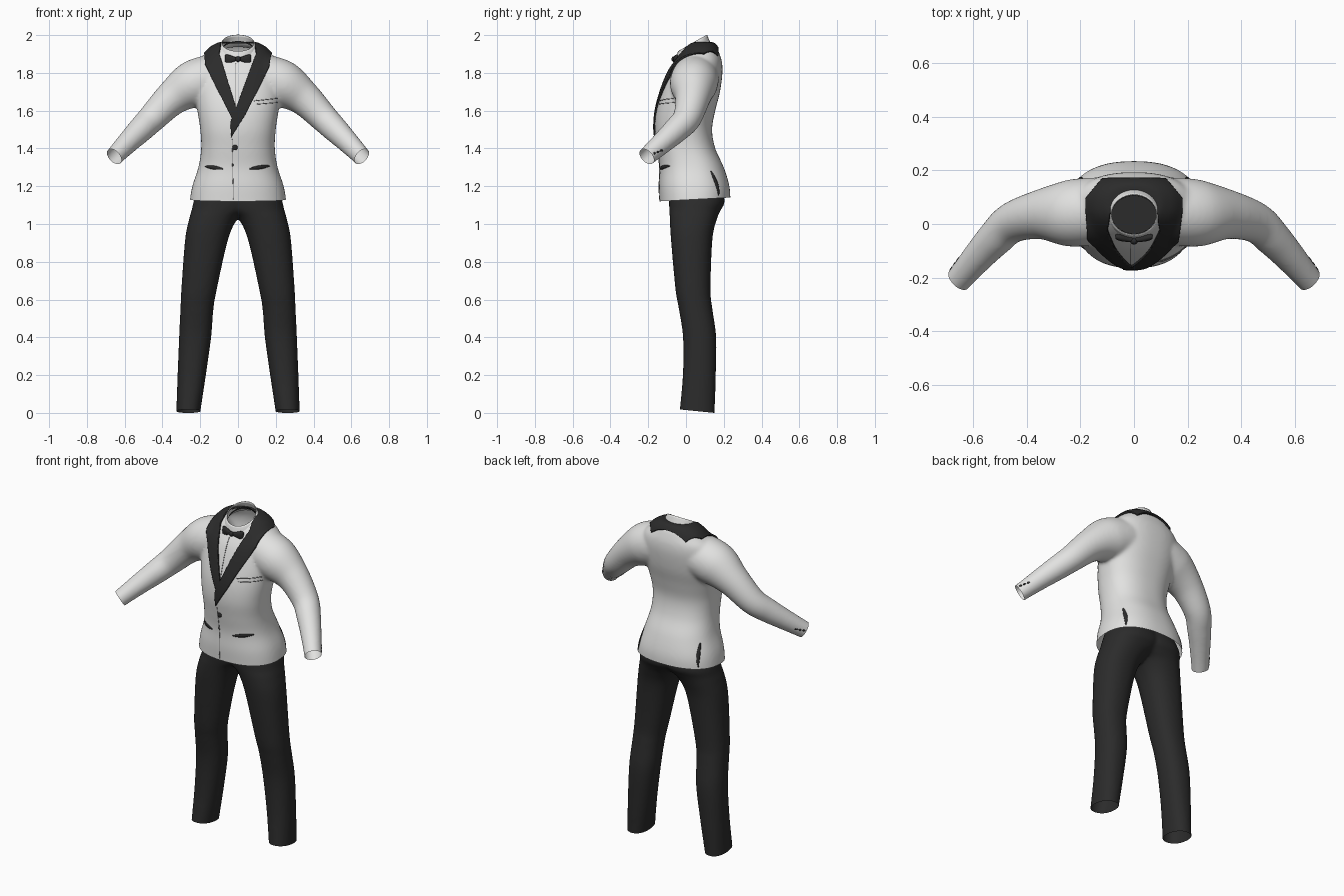
import bpy, bmesh, math
from mathutils import Vector
from mathutils.bvhtree import BVHTree

cube = bpy.data.objects.get("Cube")
if cube:
    bpy.data.objects.remove(cube)


def material(name, rgb):
    m = bpy.data.materials.new(name)
    m.use_nodes = True
    m.diffuse_color = (*rgb, 1)
    m.node_tree.nodes["Principled BSDF"].inputs["Base Color"].default_value = (*rgb, 1)
    return m


WHITE = material("ivory_cloth", (0.76, 0.76, 0.75))
BLACK = material("black_cloth", (0.024, 0.024, 0.024))
GREY = material("seam_grey", (0.22, 0.22, 0.22))


def add_object(name, bm, mat, thickness=0):
    mesh = bpy.data.meshes.new(name)
    bm.to_mesh(mesh)
    mesh.materials.append(mat)
    mesh.shade_smooth()
    mesh.set_sharp_from_angle(angle=math.radians(50))
    ob = bpy.data.objects.new(name, mesh)
    bpy.context.collection.objects.link(ob)
    if thickness:
        mod = ob.modifiers.new("thickness", 'SOLIDIFY')
        mod.thickness, mod.offset = thickness, 1
    return ob


def spline(rows, n=6):
    """Smooth curve through rows of numbers."""
    out = []
    for i in range(len(rows) - 1):
        quad = zip(rows[max(i - 1, 0)], rows[i], rows[i + 1], rows[min(i + 2, len(rows) - 1)])
        quad = list(quad)
        for k in range(n):
            t = k / n
            out.append([b + 0.5 * t * (c - a + t * (2 * a - 5 * b + 4 * c - d + t * (3 * (b - c) + d - a)))
                        for a, b, c, d in quad])
    return out + [list(rows[-1])]


def oval(x, y, rx, ry, power=2.0, n=40):
    """Rounded cross-section as 2D points."""
    pts = []
    for i in range(n):
        c, s = math.cos(math.tau * i / n), math.sin(math.tau * i / n)
        pts.append((x + rx * math.copysign(abs(c) ** (2 / power), c),
                    y + ry * math.copysign(abs(s) ** (2 / power), s)))
    return pts


def loft(bm, rings, caps=True):
    loops = [[bm.verts.new(p) for p in ring] for ring in rings]
    n = len(loops[0])
    faces = [bm.faces.new((a[i], a[(i + 1) % n], b[(i + 1) % n], b[i]))
             for a, b in zip(loops, loops[1:]) for i in range(n)]
    if caps:
        faces += [bm.faces.new(loops[0]), bm.faces.new(loops[-1])]
    bmesh.ops.recalc_face_normals(bm, faces=faces)


def fuse(bm, voxel, iterations):
    """Merge overlapping lofts into one smooth skin."""
    ob = add_object("fuse_helper", bm, WHITE)
    remesh = ob.modifiers.new("remesh", 'REMESH')
    remesh.mode, remesh.voxel_size = 'VOXEL', voxel
    smooth = ob.modifiers.new("smooth", 'SMOOTH')
    smooth.factor, smooth.iterations = 0.5, iterations
    graph = bpy.context.evaluated_depsgraph_get()
    mesh = bpy.data.meshes.new_from_object(ob.evaluated_get(graph))
    bpy.data.objects.remove(ob)
    result = bmesh.new()
    result.from_mesh(mesh)
    bpy.data.meshes.remove(mesh)
    return result


def cut(bm, co, normal, faces=None, clear=False):
    faces = list(faces or bm.faces)
    geom = faces + list({e for f in faces for e in f.edges}) + list({v for f in faces for v in f.verts})
    bmesh.ops.bisect_plane(bm, geom=geom, dist=1e-5, plane_co=co, plane_no=normal, clear_outer=clear)


# Jacket: torso and sleeves, fused, then opened at hem, cuffs and neck
torso = [(1.02, .26, -.137, .235), (1.12, .255, -.14, .235), (1.2, .242, -.143, .23), (1.3, .21, -.14, .2),
         (1.4, .195, -.153, .155), (1.5, .2, -.165, .138), (1.6, .215, -.158, .155), (1.7, .23, -.132, .18),
         (1.8, .232, -.095, .193), (1.86, .215, -.058, .19), (1.9, .175, -.033, .178),
         (1.93, .145, -.01, .165), (1.955, .1, .01, .145)]
sleeve = [(.13, .05, 1.775, .125), (.24, .04, 1.738, .125), (.35, .035, 1.665, .093), (.455, .005, 1.56, .076),
          (.52, -.055, 1.495, .068), (.58, -.12, 1.435, .059), (.655, -.208, 1.357, .049), (.72, -.285, 1.287, .045)]
bm = bmesh.new()
loft(bm, [[(x, y, z) for x, y in oval(0, (f + b) / 2, w, (b - f) / 2, 2.35, 56)] for z, w, f, b in spline(torso)])
for side in (1, -1):
    path = [(Vector((side * x, y, z)), r) for x, y, z, r in spline(sleeve)]
    rings = []
    for i, (p, r) in enumerate(path):
        tangent = path[min(i + 1, len(path) - 1)][0] - path[max(i - 1, 0)][0]
        q = tangent.to_track_quat('Z', 'Y')
        rings.append([p + q @ Vector((x, y, 0)) for x, y in oval(0, 0, r, r)])
    loft(bm, rings)
bm = fuse(bm, 0.009, 14)
cut(bm, (0, -.14, 1.12), (0, .054, -1), clear=True)
for side in (1, -1):
    arm = [f for f in bm.faces if f.calc_center_median().x * side > .5]
    cut(bm, (side * .655, -.208, 1.357), (side * .6, -.6, -.55), arm, clear=True)
neck = [f for f in bm.faces for c in [f.calc_center_median()]
        if c.z > 1.85 and (c.x / .083) ** 2 + ((c.y - .038) / .075) ** 2 < 1]
bmesh.ops.delete(bm, geom=neck, context='FACES')

# Lapel outlines: two seen from the front, one collar part seen from the top
left_lapel = [(.175, 2), (.175, 1.9), (.165, 1.83), (.04, 1.58), (-.035, 1.46),
              (-.04, 1.54), (-.01, 1.615), (.095, 1.9), (.08, 2)]
right_lapel = [(-.175, 2), (-.175, 1.845), (-.03, 1.555), (-.01, 1.615), (-.098, 1.9), (-.08, 2)]
back_collar = [(-.175, .04), (.175, .04), (.175, .095), (.115, .165), (-.115, .165), (-.175, .095)]
is_front = lambda c: c.y < .04 and c.z > 1.42 and abs(c.x) < .21
is_back = lambda c: c.y > .03 and c.z > 1.83 and abs(c.x) < .21
regions = [(back_collar, 1, is_back), (left_lapel, 2, is_front), (right_lapel, 2, is_front)]


def inside(poly, u, v):
    hit = False
    for (a, b), (c, d) in zip(poly, poly[1:] + poly[:1]):
        if (b > v) != (d > v) and u < a + (v - b) * (c - a) / (d - b):
            hit = not hit
    return hit


for poly, axis, test in regions:
    for a, b in zip(poly, poly[1:] + poly[:1]):
        co, normal = Vector((a[0], 0, 0)), Vector((b[1] - a[1], 0, 0))
        co[axis], normal[axis] = a[1], a[0] - b[0]
        cut(bm, co, normal, [f for f in bm.faces if test(f.calc_center_median())])
add_object("jacket", bm, WHITE)
skin = BVHTree.FromBMesh(bm)

lapel = bm.copy()
extra = [f for f in lapel.faces for c in [f.calc_center_median()]
         if not any(test(c) and inside(poly, c.x, c[axis]) for poly, axis, test in regions)]
bmesh.ops.delete(lapel, geom=extra, context='FACES')
add_object("lapels", lapel, BLACK, 0.009)


def on_skin(p, d, lift=0.003):
    d = Vector(d)
    hit, *_ = skin.ray_cast(Vector(p) - d * 2, d)
    return (hit or Vector(p)) - d * lift


def strip(name, a, b, width, mat, d=(0, 1, 0), lens=False, n=16):
    """Thin plate laid on the jacket between two points, seen along d."""
    a, b, d = Vector(a), Vector(b), Vector(d)
    across = (b - a).cross(d).normalized() * width / 2
    sm = bmesh.new()
    rows = []
    for i in range(n + 1):
        w = across * (math.sin(math.pi * (.08 + .84 * i / n)) if lens else 1)
        p = a.lerp(b, i / n)
        rows.append([sm.verts.new(on_skin(p + w * k, d)) for k in (-1, 0, 1)])
    for r, s in zip(rows, rows[1:]):
        for k in (0, 1):
            sm.faces.new((r[k], r[k + 1], s[k + 1], s[k]))
    add_object(name, sm, mat, 0.002)


# Pockets, seams, vents and cuff buttons
strip("right_pocket", (-.175, 0, 1.305), (-.08, 0, 1.292), .02, BLACK, lens=True)
strip("left_pocket", (.06, 0, 1.292), (.17, 0, 1.308), .02, BLACK, lens=True)
strip("breast_pocket_edge", (.085, 0, 1.652), (.21, 0, 1.665), .004, GREY)
strip("breast_pocket_seam", (.1, 0, 1.635), (.21, 0, 1.643), .004, GREY)
strip("shirt_placket", (-.012, 0, 1.85), (-.012, 0, 1.63), .003, GREY)
strip("front_closure", (-.03, 0, 1.45), (-.025, 0, 1.13), .003, GREY)
strip("closure_notch", (-.028, 0, 1.33), (-.028, 0, 1.295), .006, BLACK, lens=True)
for side, label in ((1, "left"), (-1, "right")):
    strip(label + "_vent", (side * .205, 0, 1.15), (side * .19, 0, 1.28), .014, BLACK, (0, -1, 0), True)
    for i in range(3):
        y, z = -.172 + .018 * i, 1.372 + .007 * i
        strip(f"{label}_cuff_button_{i + 1}", (0, y, z), (0, y + .013, z + .005), .011, BLACK, (-side, 0, 0), True, 6)

# Shirt collar: slanted tube, higher at the back, with an inner trim line
def slanted(cy, rx, ry, z, tilt):
    return [(x, y, z + tilt * (y - cy)) for x, y in oval(0, cy, rx, ry)]


collar = bmesh.new()
loft(collar, [slanted(.04, .106, .094, 1.895, .45), slanted(.037, .1, .084, 1.925, .52),
              slanted(.035, .09, .077, 1.947, .56), slanted(.035, .083, .073, 1.957, .6)], caps=False)
add_object("shirt_collar", collar, WHITE, 0.004)
trim = bmesh.new()
loft(trim, [slanted(.035, .084, .071, 1.921, .56), slanted(.035, .083, .07, 1.929, .56)], caps=False)
add_object("collar_trim", trim, BLACK)

# Bow tie
tie_y = on_skin((0, 0, 1.873), (0, 1, 0)).y - .008
tie = bmesh.new()
for side in (1, -1):
    wing = [(.0, .009, .008), (.018, .012, .01), (.045, .022, .013), (.064, .024, .011), (.07, .019, .006)]
    loft(tie, [[(side * x, tie_y + .2 * x + y, 1.873 + z) for y, z in oval(0, 0, t, h, 2.6, 16)]
               for x, h, t in spline(wing, 3)])
add_object("bow_tie", tie, BLACK)


def bead(name, center, scale):
    sm = bmesh.new()
    bmesh.ops.create_uvsphere(sm, u_segments=20, v_segments=12, radius=1)
    bmesh.ops.scale(sm, vec=scale, verts=sm.verts)
    bmesh.ops.translate(sm, vec=center, verts=sm.verts)
    add_object(name, sm, BLACK)


bead("bow_tie_knot", (0, tie_y - .004, 1.873), (.014, .012, .015))
bead("jacket_button", on_skin((-.016, 0, 1.405), (0, 1, 0)), (.014, .006, .014))

# Trousers: two legs fused at the hips, open at the hems
leg = [(1.26, -.09, .185, -.08, .16), (1.13, -.09, .232, -.09, .205), (1.075, -.06, .245, -.088, .185),
       (1.03, .0, .258, -.086, .165), (.92, .052, .28, -.08, .14), (.655, .112, .3, -.056, .13),
       (.55, .13, .305, -.038, .14), (.4, .142, .312, -.016, .16), (.2, .17, .32, -.017, .158),
       (0, .2, .327, -.035, .152), (-.06, .205, .33, -.04, .15)]
bm = bmesh.new()
for side in (1, -1):
    loft(bm, [[(side * x, y, z) for x, y in oval((i + o) / 2, (f + b) / 2, (o - i) / 2, (b - f) / 2, 2.25)]
              for z, i, o, f, b in spline(leg)])
bm = fuse(bm, 0.011, 8)
cut(bm, (0, .15, 0), (0, -.1, -1), clear=True)
add_object("trousers", bm, BLACK)
